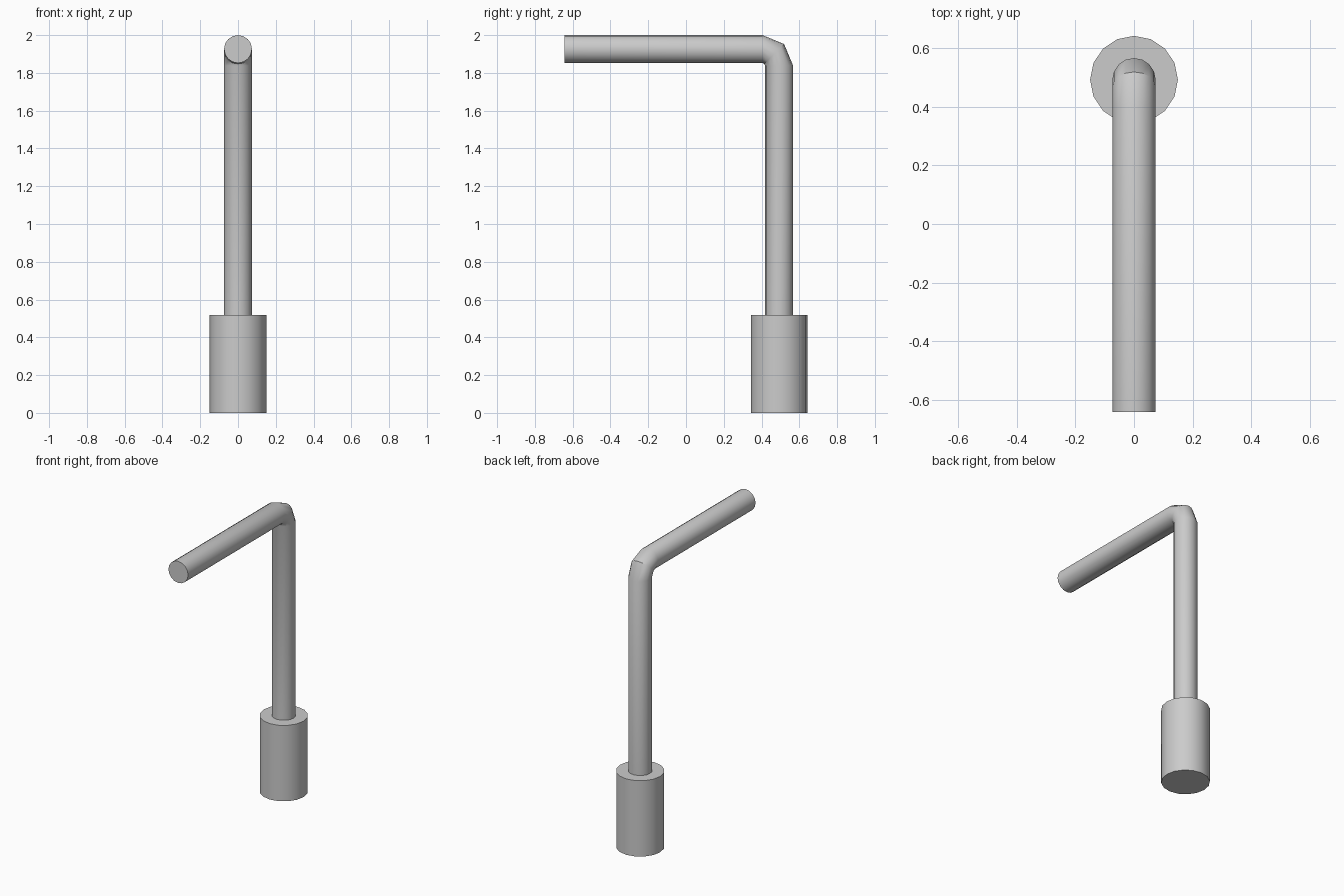
import bpy
import bmesh
from math import cos, sin, pi
from mathutils import Vector

cube = bpy.data.objects.get("Cube")
if cube:
    bpy.data.objects.remove(cube, do_unlink=True)

SIDES = 16
POST_Y = 0.493      # axis of the upright and socket
ARM_Z = 1.926       # axis of the horizontal arm
TUBE_R = 0.074
BEND_R = 0.088
SOCKET_R = 0.15
SOCKET_H = 0.517

grey = bpy.data.materials.new("plain grey")
grey.use_nodes = True
color = (0.6, 0.6, 0.6, 1)
grey.diffuse_color = color
grey.node_tree.nodes["Principled BSDF"].inputs["Base Color"].default_value = color


def sweep(name, rings):
    """Skin capped rings; each ring is (y, z, radius, tilt from horizontal)."""
    bm = bmesh.new()
    loops = []
    for y, z, radius, tilt in rings:
        across = Vector((0, cos(tilt), sin(tilt)))
        loops.append([
            bm.verts.new(Vector((radius * cos(a), y, z)) + across * radius * sin(a))
            for a in (2 * pi * i / SIDES for i in range(SIDES))])
    for low, high in zip(loops, loops[1:]):
        for i in range(SIDES):
            j = (i + 1) % SIDES
            bm.faces.new((low[i], low[j], high[j], high[i]))
    bm.faces.new(loops[0][::-1])
    bm.faces.new(loops[-1])
    bmesh.ops.recalc_face_normals(bm, faces=bm.faces)
    mesh = bpy.data.meshes.new(name)
    bm.to_mesh(mesh)
    bm.free()
    mesh.materials.append(grey)
    obj = bpy.data.objects.new(name, mesh)
    bpy.context.collection.objects.link(obj)
    bpy.ops.object.select_all(action="DESELECT")
    obj.select_set(True)
    bpy.context.view_layer.objects.active = obj
    bpy.ops.object.shade_smooth_by_angle(angle=pi / 6)


# Wide socket at the foot
sweep("socket", [(POST_Y, 0, SOCKET_R, 0), (POST_Y, SOCKET_H, SOCKET_R, 0)])

# Upright tube, two-step bend and horizontal arm in one sweep
bend_y, bend_z = POST_Y - BEND_R, ARM_Z - BEND_R
path = [(POST_Y, SOCKET_H, TUBE_R, 0)]
for tilt in (0, pi / 4, pi / 2):
    path.append((bend_y + BEND_R * cos(tilt), bend_z + BEND_R * sin(tilt), TUBE_R, tilt))
path.append((-0.643, ARM_Z, TUBE_R, pi / 2))
sweep("bent_handle", path)
